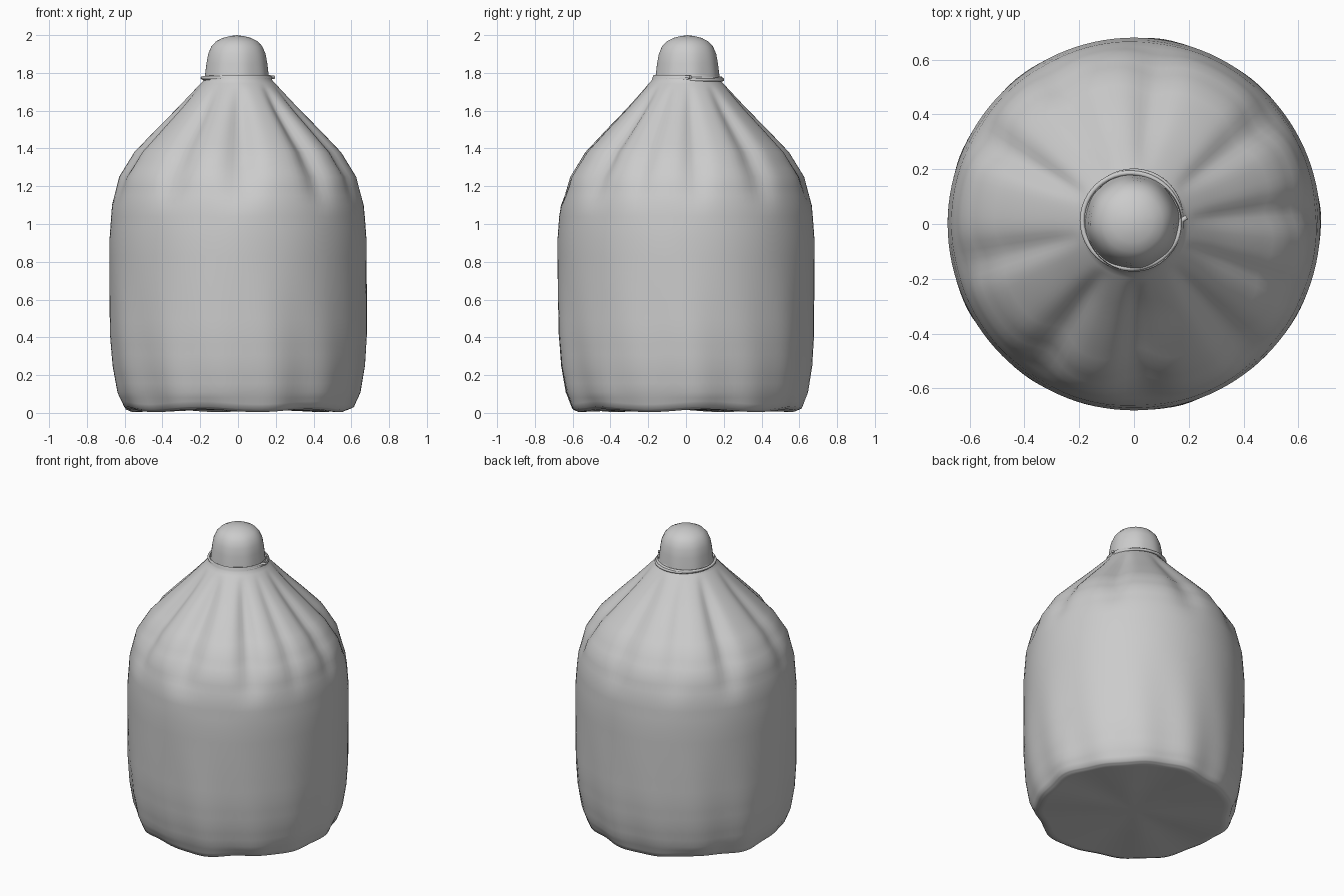
import bpy, bmesh
from math import sin, cos, pi, exp, radians, tau

if "Cube" in bpy.data.objects:
    bpy.data.objects.remove(bpy.data.objects["Cube"])


def lathe(name, profile, radius_fn, segs, centre=(0, 0)):
    """Revolve (radius, z) points; radius_fn displaces each point."""
    bm = bmesh.new()
    rings = []
    for r, z in profile:
        if r == 0:
            rings.append([bm.verts.new((*centre, z))])
        else:
            ring = []
            for i in range(segs):
                a = tau * i / segs
                rr, zz = radius_fn(r, z, a)
                ring.append(bm.verts.new((centre[0] + rr * cos(a), centre[1] + rr * sin(a), zz)))
            rings.append(ring)
    for lo, hi in zip(rings, rings[1:]):
        for i in range(segs):
            j = (i + 1) % segs
            if len(lo) == 1:
                bm.faces.new((lo[0], hi[j], hi[i]))
            elif len(hi) == 1:
                bm.faces.new((lo[i], lo[j], hi[0]))
            else:
                bm.faces.new((lo[i], lo[j], hi[j], hi[i]))
    bmesh.ops.recalc_face_normals(bm, faces=bm.faces)
    me = bpy.data.meshes.new(name)
    bm.to_mesh(me)
    bm.free()
    me.shade_smooth()
    ob = bpy.data.objects.new(name, me)
    bpy.context.collection.objects.link(ob)
    return ob


def densify(points, n):
    out = []
    for (r0, z0), (r1, z1) in zip(points, points[1:]):
        out += [(r0 + (r1 - r0) * k / n, z0 + (z1 - z0) * k / n) for k in range(n)]
    return out + [points[-1]]


# Shoulder creases: angle in degrees, depth, half width in degrees
creases = [(5, .035, 6), (38, .04, 7), (82, .035, 8), (118, .025, 7), (150, .05, 7),
           (193, .03, 7), (236, .05, 8), (272, .06, 9), (312, .055, 7), (338, .025, 5)]


def sack_shape(r, z, a):
    out = r
    if 1.08 < z < 1.74:
        fade = sin(pi * (z - 1.08) / .66)
        for deg, depth, width in creases:
            d = (a - radians(deg) + pi) % tau - pi
            out -= depth * fade * exp(-(d / radians(width)) ** 2)
    # Soft vertical puckers near the base
    if z < .8:
        fade = (1 - z / .8) * min(1, r / .6)
        out += .006 * fade * (sin(9 * a + 1) + sin(14 * a + 2.5 * z))
    if z < .06:
        z += .008 * sin(6 * a + .5) * min(1, r / .6)
    return out, z


# Sack body
body_profile = [(.3, .018), (.5, .014), (.575, .012), (.605, .025), (.64, .11), (.665, .25), (.678, .42),
                (.68, .65), (.68, .92), (.667, 1.1), (.63, 1.25), (.55, 1.38), (.435, 1.5),
                (.325, 1.61), (.23, 1.71), (.182, 1.76), (.172, 1.79)]
lathe("sack_body", [(0, .02)] + densify(body_profile, 3), sack_shape, 120)

# Gathered rounded top
cap_profile = [(.172, 1.76), (.168, 1.79), (.161, 1.85), (.152, 1.9), (.135, 1.94), (.11, 1.967),
               (.075, 1.985), (.04, 1.994), (0, 2.0)]
lathe("sack_top", cap_profile,
      lambda r, z, a: (r * (1 + .012 * sin(8 * a) * (2 - z) / .24), z), 64, (-.006, .008))

# Tie cord: two slightly offset turns with a loose end
cu = bpy.data.curves.new("tie_cord", 'CURVE')
cu.dimensions = '3D'
cu.bevel_depth = .009
cu.bevel_resolution = 3
cu.use_fill_caps = True
pts = []
for i in range(97):
    t = i / 96
    a = 2 * tau * t
    r = .178 + .005 * sin(3 * a / 2)
    pts.append((-.006 + r * cos(a), .012 + r * sin(a), 1.762 + .015 * t))
pts.append((.192, .025, 1.777))
sp = cu.splines.new('POLY')
sp.points.add(len(pts) - 1)
for p, co in zip(sp.points, pts):
    p.co = (*co, 1)
bpy.context.collection.objects.link(bpy.data.objects.new("tie_cord", cu))
